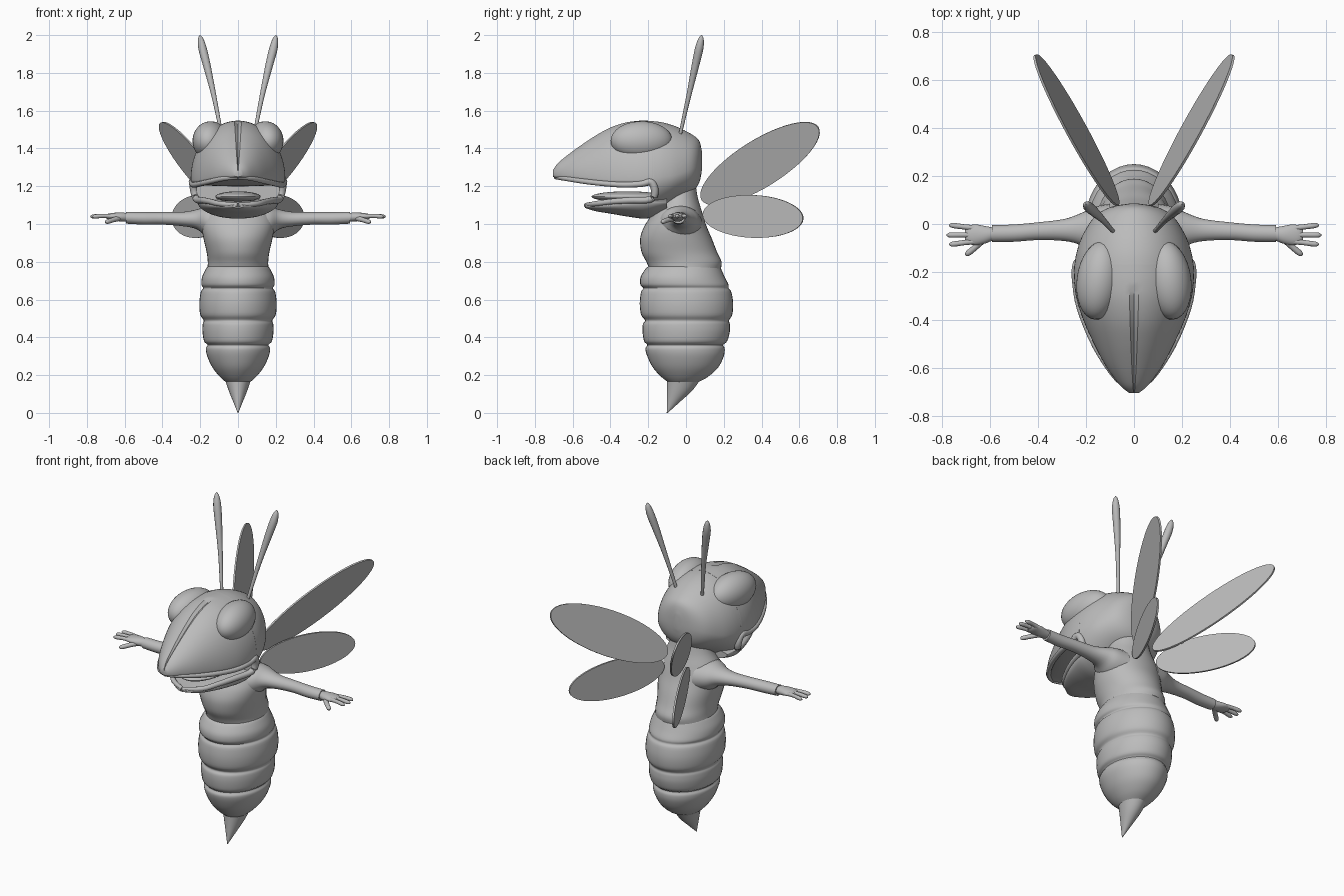
import bpy, bmesh, math
from mathutils import Vector, Matrix

GREY = bpy.data.materials.new("plain grey")
GREY.diffuse_color = (0.5, 0.5, 0.5, 1)


def finish(name, bm, mirror=False, angle=40):
    bmesh.ops.recalc_face_normals(bm, faces=bm.faces)
    me = bpy.data.meshes.new(name)
    bm.to_mesh(me)
    bm.free()
    me.materials.append(GREY)
    me.shade_smooth()
    me.set_sharp_from_angle(angle=math.radians(angle))
    ob = bpy.data.objects.new(name, me)
    bpy.context.collection.objects.link(ob)
    if mirror:
        m = ob.modifiers.new("mirror", 'MIRROR')
        m.use_mirror_merge = False
    return ob


def smooth(stations, steps=4):
    """Catmull-Rom interpolation of station tuples."""
    out = []
    n = len(stations)
    for i in range(n - 1):
        a, b, c, d = (stations[max(0, min(n - 1, i + k))] for k in (-1, 0, 1, 2))
        for s in range(steps):
            t = s / steps
            out.append(tuple(0.5 * (2 * q + (r - p) * t + (2 * p - 5 * q + 4 * r - e) * t * t
                                    + (3 * q - p - 3 * r + e) * t ** 3)
                             for p, q, r, e in zip(a, b, c, d)))
    return out + [stations[-1]]


def loft(name, rings, mirror=False, angle=40):
    bm = bmesh.new()
    vs = [[bm.verts.new(p) for p in ring] for ring in rings]
    n = len(vs[0])
    for a, b in zip(vs, vs[1:]):
        for i in range(n):
            j = (i + 1) % n
            bm.faces.new((a[i], a[j], b[j], b[i]))
    bm.faces.new(vs[0])
    bm.faces.new(vs[-1])
    return finish(name, bm, mirror, angle)


def ellipse(c, u, w, n=32):
    c, u, w = Vector(c), Vector(u), Vector(w)
    return [c + u * math.cos(2 * math.pi * i / n) + w * math.sin(2 * math.pi * i / n) for i in range(n)]


def upright(name, stations):
    """Vertical body part from (z, half width, front y, back y)."""
    loft(name, [ellipse((0, (f + b) / 2, z), (r, 0, 0), (0, (b - f) / 2, 0), 40)
                for z, r, f, b in smooth(stations)])


def limb(name, stations):
    """Sideways part from (x, y, z, ry, rz), mirrored."""
    loft(name, [ellipse((x, y, z), (0, ry, 0), (0, 0, rz), 24)
                for x, y, z, ry, rz in smooth(stations)], True)


def tube(name, stations, n=12, steps=4):
    """Round tube through (x, y, z, radius), mirrored."""
    st = smooth(stations, steps)
    rings = []
    for i, s in enumerate(st):
        d = Vector(st[min(i + 1, len(st) - 1)][:3]) - Vector(st[max(i - 1, 0)][:3])
        side = d.cross(Vector((0.3, 0.2, 1)) if abs(d.z) < 0.8 * d.length else Vector((0, 1, 0))).normalized()
        rings.append(ellipse(s[:3], side * s[3], d.cross(side).normalized() * s[3], n))
    loft(name, rings, True)


def ball(name, centre, radii, turn=0.0, mirror=False):
    bm = bmesh.new()
    mat = Matrix.Translation(centre) @ Matrix.Rotation(turn, 4, 'Z') @ Matrix.Diagonal((*radii, 1))
    bmesh.ops.create_uvsphere(bm, u_segments=32, v_segments=20, radius=1, matrix=mat)
    finish(name, bm, mirror)


def head_part(name, stations, groove=False, square=1.0, n=80):
    """Front-to-back part from (y, half width, top, widest z, bottom)."""
    rings = []
    for y, w, top, mid, bot in smooth(stations):
        ring = []
        for i in range(n):
            t = 2 * math.pi * i / n
            s, c = math.sin(t), math.cos(t)
            if s >= 0:
                z = mid + (top - mid) * s
            else:
                z = mid - (mid - bot) * abs(s) ** square
            if groove and i == n // 4 and y < -0.27:
                z -= 0.014
            ring.append((w * c, y, z))
        rings.append(ring)
    loft(name, rings)


# Abdomen with four bulging bands, and stinger
upright("abdomen", [
    (.775, .160, -.200, .180), (.762, .170, -.215, .186), (.72, .190, -.240, .205),
    (.68, .194, -.242, .225), (.66, .185, -.226, .226), (.64, .197, -.238, .240),
    (.58, .205, -.245, .250), (.52, .200, -.238, .245), (.49, .182, -.217, .228),
    (.47, .187, -.228, .232), (.43, .188, -.230, .232), (.38, .180, -.222, .218),
    (.36, .162, -.205, .197), (.34, .170, -.215, .205), (.30, .163, -.205, .200),
    (.24, .135, -.175, .170), (.19, .095, -.130, .115), (.16, .060, -.090, .060)])
upright("stinger", [(.19, .074, -.100, .085), (.12, .050, -.100, .035),
                    (.06, .026, -.101, -.030), (0, .002, -.102, -.097)])

# Thorax and neck
upright("thorax", [
    (.765, .162, -.195, .185), (.80, .160, -.210, .188), (.85, .166, -.235, .165),
    (.92, .182, -.243, .138), (.98, .192, -.225, .112), (1.03, .190, -.195, .095),
    (1.08, .165, -.170, .080), (1.14, .130, -.140, .062), (1.22, .100, -.120, .050)])

# Arms and hands
limb("arm", [
    (.10, -.035, 1.005, .12, .095), (.17, -.03, 1.015, .10, .078), (.22, -.022, 1.025, .068, .052),
    (.29, -.025, 1.026, .046, .038), (.40, -.03, 1.03, .037, .033), (.50, -.038, 1.03, .036, .033),
    (.592, -.04, 1.033, .035, .031)])
limb("hand", [
    (.58, -.04, 1.035, .024, .022), (.62, -.045, 1.037, .036, .024), (.66, -.045, 1.04, .043, .019),
    (.69, -.045, 1.04, .038, .014), (.705, -.045, 1.04, .022, .006)])
for label, y0, y1, x1 in (("back", -.018, -.006, .768), ("middle", -.045, -.046, .778), ("front", -.072, -.084, .768)):
    tube(label + "_finger", [(.66, y0, 1.04, .013), (.71, (y0 + y1) / 2, 1.043, .011),
                             (x1 - .012, y1, 1.04, .011), (x1 + .004, y1, 1.038, .003)])
tube("thumb", [(.625, -.06, 1.032, .016), (.66, -.095, 1.022, .013),
               (.692, -.122, 1.012, .012), (.702, -.131, 1.009, .004)])

# Skull, upper beak with centre groove, lower jaw
head_part("skull", [
    (.085, .02, 1.38, 1.33, 1.29), (.07, .10, 1.44, 1.31, 1.22), (.03, .165, 1.475, 1.29, 1.165),
    (-.05, .216, 1.515, 1.26, 1.12), (-.12, .24, 1.537, 1.25, 1.075), (-.18, .25, 1.545, 1.24, 1.045)])
head_part("upper_beak", [
    (-.17, .249, 1.545, 1.24, 1.205), (-.24, .25, 1.547, 1.235, 1.20), (-.32, .238, 1.538, 1.235, 1.20),
    (-.41, .208, 1.507, 1.235, 1.205), (-.50, .167, 1.455, 1.245, 1.213), (-.58, .125, 1.40, 1.255, 1.225),
    (-.64, .085, 1.355, 1.262, 1.235), (-.68, .052, 1.32, 1.265, 1.24), (-.705, .02, 1.285, 1.265, 1.25)],
    groove=True, square=0.5)
head_part("lower_jaw", [
    (-.10, .205, 1.14, 1.12, 1.07), (-.20, .215, 1.135, 1.12, 1.03), (-.30, .19, 1.13, 1.11, 1.038),
    (-.40, .15, 1.12, 1.10, 1.055), (-.48, .10, 1.11, 1.095, 1.068), (-.535, .03, 1.105, 1.095, 1.085)])
ball("tongue", (0, -.31, 1.145), (.12, .19, .028))

# Rolled lip around the mouth
tube("lip", [
    (.0, -.69, 1.248, .011), (.07, -.645, 1.242, .013), (.16, -.51, 1.222, .014), (.225, -.35, 1.208, .015),
    (.242, -.24, 1.212, .017), (.24, -.185, 1.222, .02), (.232, -.165, 1.17, .02), (.218, -.19, 1.13, .018),
    (.185, -.30, 1.125, .017), (.145, -.40, 1.118, .015), (.095, -.48, 1.107, .014), (.0, -.53, 1.10, .012)])

# Eyes
ball("eye", (.145, -.235, 1.44), (.094, .165, .104), 0.13, True)

# Antennae
tube("antenna", [
    (.075, -.04, 1.42, .008), (.092, -.025, 1.50, .009), (.128, .015, 1.68, .013),
    (.165, .05, 1.84, .020), (.188, .07, 1.93, .022), (.198, .08, 1.98, .014), (.201, .083, 2.0, .002)])

# Wings: thin oval plates
for name, c, u, w in (
        ("upper_wing", (.24, .392, 1.32), (.175, .308, .192), (.0085, -.066, .106)),
        ("lower_wing", (.215, .355, 1.04), (.132, .265, -.012), (.005, .006, .113))):
    nrm = Vector(u).cross(Vector(w)).normalized() * .005
    loft(name, [ellipse(Vector(c) + nrm * k, u, w, 48) for k in (-1, 1)], True)
